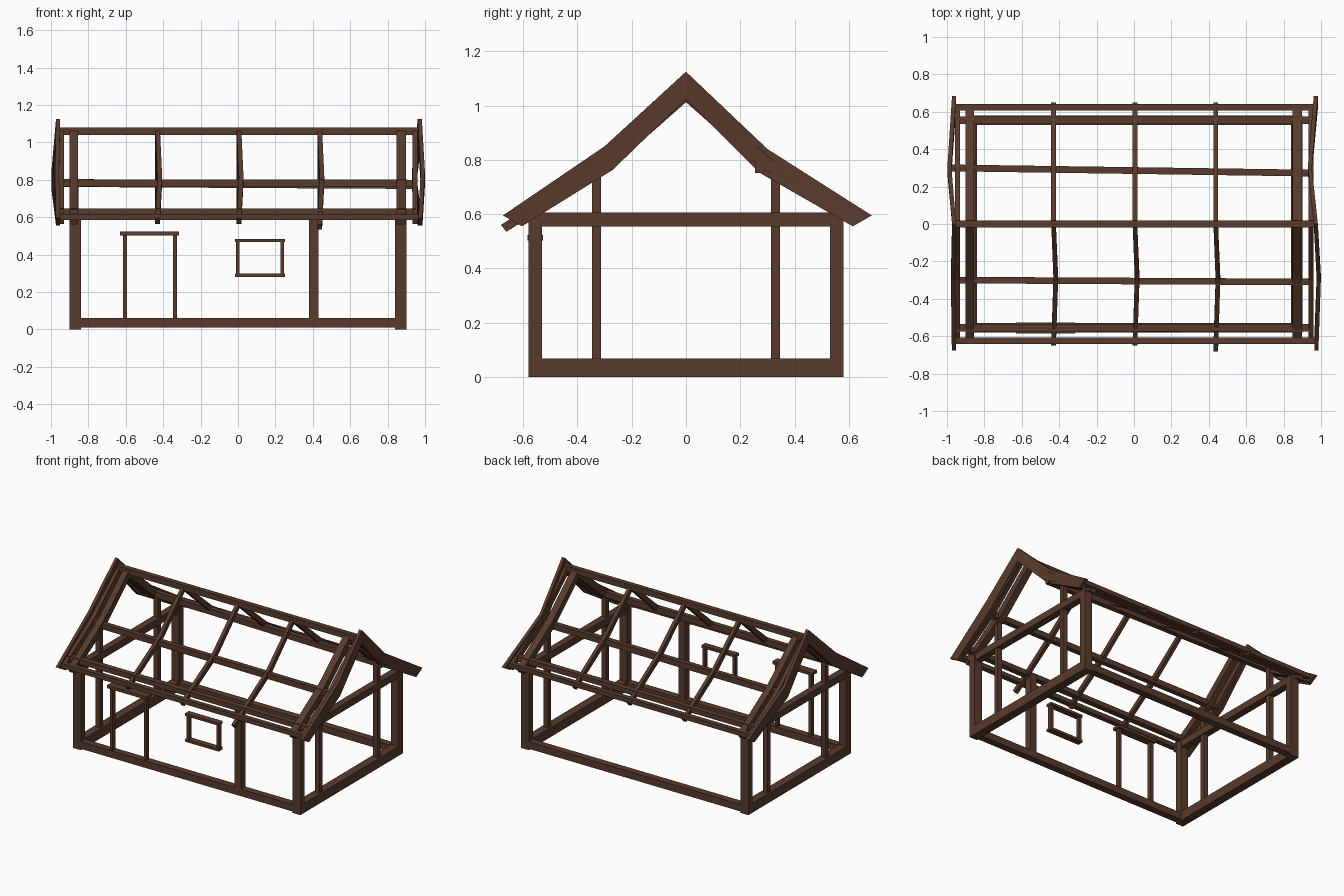
import bpy, bmesh

if "Cube" in bpy.data.objects:
    bpy.data.objects.remove(bpy.data.objects["Cube"])

wood = bpy.data.materials.new("dark_brown_wood")
wood.diffuse_color = (0.098, 0.043, 0.026, 1)
wood.use_nodes = True
wood.node_tree.nodes["Principled BSDF"].inputs["Base Color"].default_value = wood.diffuse_color


def loft(name, loops):
    """Solid timber skinned through a row of four-cornered sections."""
    bm = bmesh.new()
    rings = [[bm.verts.new(p) for p in loop] for loop in loops]
    for a, b in zip(rings, rings[1:]):
        for i in range(4):
            j = (i + 1) % 4
            bm.faces.new((a[i], a[j], b[j], b[i]))
    bm.faces.new(rings[0])
    bm.faces.new(rings[-1])
    bmesh.ops.recalc_face_normals(bm, faces=bm.faces)
    mesh = bpy.data.meshes.new(name)
    bm.to_mesh(mesh)
    bm.free()
    mesh.materials.append(wood)
    ob = bpy.data.objects.new(name, mesh)
    bpy.context.collection.objects.link(ob)
    return ob


def box(name, x0, x1, y0, y1, z0, z1):
    return loft(name, [[(x, y0, z0), (x, y1, z0), (x, y1, z1), (x, y0, z1)] for x in (x0, x1)])


def long_beam(name, ends, w, h):
    """Beam along x between two (x, y, z) centres."""
    return loft(name, [[(x, y - w/2, z - h/2), (x, y + w/2, z - h/2),
                        (x, y + w/2, z + h/2), (x, y - w/2, z + h/2)] for x, y, z in ends])


def sloped(name, side, width, sections):
    """Bent timber down one roof side; section = x, top y, top z, bottom y, bottom z."""
    return loft(name, [[(x - width/2, side*yt, zt), (x + width/2, side*yt, zt),
                        (x + width/2, side*yb, zb), (x - width/2, side*yb, zb)]
                       for x, yt, zt, yb, zb in sections])


def rafter(name, side, x, width, depth, bow=0.0, reach=0.64, tip=0.60):
    sloped(name, side, width, [(x, 0, 1.075, 0, 1.075 - depth * 1.25),
                               (x + bow, 0.30, 0.815, 0.28, 0.815 - depth),
                               (x, reach, tip, reach - 0.02, tip - depth * 0.8)])


# Base sills, top plates, eave beams and purlins
for s, n in ((-1, "front"), (1, "back")):
    long_beam(n + "_sill", [(-0.9, s*0.555, 0.035), (0.895, s*0.555, 0.035)], 0.05, 0.05)
    long_beam(n + "_wall_plate", [(-0.96, s*0.555, 0.628), (0.95, s*0.555, 0.628)], 0.04, 0.035)
    long_beam(n + "_eave_beam", [(-0.955, s*0.625, 0.601), (0.975, s*0.625, 0.601)], 0.035, 0.032)
long_beam("front_purlin", [(-0.95, -0.30, 0.783), (0.96, -0.31, 0.78)], 0.035, 0.04)
long_beam("back_purlin", [(-0.99, 0.30, 0.783), (0.96, 0.272, 0.772)], 0.036, 0.042)
long_beam("ridge_beam", [(-0.955, 0, 1.06), (0.965, 0, 1.06)], 0.036, 0.04)

# Gable ends: sill, tie beam, corner posts and inner posts
for s, n in ((-1, "left"), (1, "right")):
    x0, x1 = sorted((s*0.84, s*0.90))
    box(n + "_end_sill", x0, x1, -0.58, 0.58, 0.0, 0.067)
    box(n + "_tie_beam", x0 + 0.005, x1 - 0.005, -0.575, 0.575, 0.555, 0.605)
    for t, m in ((-1, "front"), (1, "back")):
        y0, y1 = sorted((t*0.53, t*0.58))
        box(f"{n}_{m}_corner_post", x0, x1, y0, y1, 0.06, 0.595)
        y0, y1 = sorted((t*0.313, t*0.346))
        box(f"{n}_{m}_inner_post", s*0.87 - 0.018, s*0.87 + 0.018, y0, y1, 0.06, 0.77)

# Rafters
for s, n in ((-1, "front"), (1, "back")):
    bow = 0.012 if s < 0 else 0
    rafter(n + "_left_gable_rafter", s, -0.878, 0.045, 0.05)
    rafter(n + "_right_gable_rafter", s, 0.872, 0.05, 0.05)
    rafter(n + "_left_outer_rafter", s, -0.943, 0.028, 0.045)
    rafter(n + "_right_outer_rafter", s, 0.947, 0.026, 0.045)
    for x in (-0.43, 0.005, 0.437):
        long_one = s < 0 and x > 0.4
        rafter(n + "_thin_rafter", s, x, 0.025, 0.032, bow,
               0.682 if long_one else 0.65, 0.56 if long_one else 0.59)

# Bowed barge boards: x at ridge, middle and eave
boards = {"left_front": (-1, -0.962, -0.968, -0.963), "left_back": (1, -0.962, -0.987, -0.962),
          "right_front": (-1, 0.972, 0.988, 0.975), "right_back": (1, 0.972, 0.94, 0.972)}
for n, (s, xa, xb, xc) in boards.items():
    mid = 0.84 if s > 0 else 0.85
    e = 0.685 if s > 0 else 0.675
    sloped(n + "_barge_board", s, 0.022, [(xa, 0, 1.125, 0, 1.025),
                                          (xb, 0.30, mid, 0.27, mid - 0.087),
                                          (xc, e, 0.595, e - 0.07, 0.555)])

# Front wall: post, door frame and window frame
box("front_middle_post", 0.38, 0.43, -0.58, -0.53, 0.055, 0.615)
for x in (-0.605, -0.337):
    box("door_jamb", x - 0.011, x + 0.011, -0.57, -0.54, 0.055, 0.51)
box("door_lintel", -0.63, -0.315, -0.585, -0.527, 0.503, 0.523)
for x in (-0.001, 0.237):
    box("window_side", x - 0.01, x + 0.01, -0.57, -0.54, 0.285, 0.475)
for z in (0.29, 0.475):
    box("window_rail", -0.015, 0.252, -0.578, -0.534, z - 0.009, z + 0.009)
